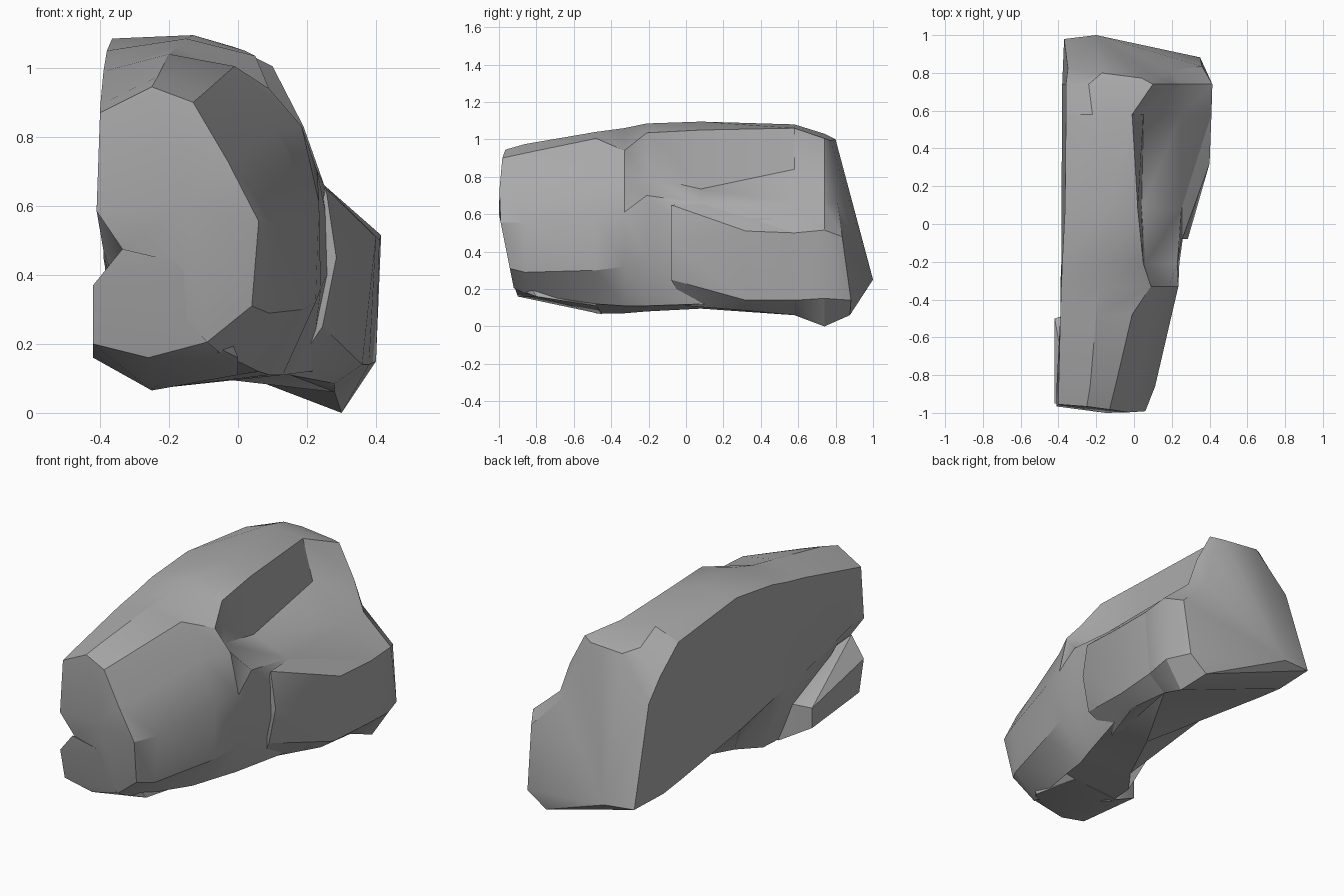
import bpy, bmesh

stone = bpy.data.materials.new("stone_grey")
stone.diffuse_color = (0.40, 0.40, 0.40, 1)


def finish(name, bm):
    bmesh.ops.recalc_face_normals(bm, faces=bm.faces[:])
    mesh = bpy.data.meshes.new(name)
    bm.to_mesh(mesh)
    bm.free()
    mesh.materials.append(stone)
    obj = bpy.data.objects.new(name, mesh)
    bpy.context.collection.objects.link(obj)
    bpy.ops.object.select_all(action='DESELECT')
    obj.select_set(True)
    bpy.context.view_layer.objects.active = obj
    bpy.ops.object.shade_smooth_by_angle(angle=0.55)
    return obj


def hull(name, points):
    bm = bmesh.new()
    verts = [bm.verts.new(p) for p in points]
    bmesh.ops.convex_hull(bm, input=verts)
    loose = [v for v in bm.verts if not v.link_faces]
    bmesh.ops.delete(bm, geom=loose, context='VERTS')
    return finish(name, bm)


def front_y(x, z):
    # front face: chamfered towards the ground and the left
    return -1.0 + .2 * max(0, .6 - z) + .09 * max(0, z - .7) + .12 * max(0, -.15 - x)


def back_y(x, z):
    # back face: leans out towards the ground, rounds off to both sides
    y = .85 - .18 * (z - .72) if z > .72 else min(1.0, .85 + .32 * (.72 - z))
    return y - .35 * max(0, .22 - z) - .2 * max(0, x + .1) - .15 * max(0, -.25 - x)


# Main boulder: (x, z) outlines lofted from front to back.
# Order: top left, over the top, shoulder, rim, right side, underside, wall foot.
# The shoulder steps inwards in the middle to form the long pocket.
stations = [None, -.86, -.48, -.33, -.21, .08, .58, .74, None]
outlines = [
    [(-.40, .87), (-.25, .945), (-.13, .90), (-.03, .73), (.06, .555),
     (.04, .31), (-.09, .205), (-.335, .475), (-.41, .585)],
    [(-.39, .99), (-.20, 1.04), (-.01, 1.005), (.11, .83), (.20, .60),
     (.19, .30), (.06, .12), (-.25, .07), (-.39, .47)],
    [(-.385, 1.02), (-.18, 1.06), (.09, .94), (.185, .83), (.235, .61),
     (.225, .32), (.09, .11), (-.24, .07), (-.39, .45)],
    [(-.38, 1.05), (-.15, 1.085), (.05, 1.035), (.06, .80), (.23, .70),
     (.24, .36), (.13, .11), (-.15, .08), (-.385, .42)],
    [(-.365, 1.085), (-.13, 1.095), (.02, 1.05), (.04, .735), (.25, .66),
     (.28, .45), (.21, .12), (-.02, .095), (-.385, .36)],
    [(-.36, 1.03), (-.22, 1.08), (-.01, 1.06), (.05, .84), (.25, .66),
     (.41, .50), (.38, .14), (.28, .06), (-.38, .28)],
    [(-.36, .90), (-.24, 1.03), (.10, 1.005), (.19, .83), (.25, .66),
     (.415, .515), (.40, .15), (.30, .0), (-.38, .26)],
    [(-.35, .78), (-.17, 1.0), (.04, .995), (.12, .88), (.19, .66),
     (.36, .48), (.35, .14), (.24, .06), (-.37, .26)],
]
# second outline: the front face swollen about the wall foot
outlines.insert(1, [(-.41 + 1.11 * (x + .41), .57 + 1.08 * (z - .57)) for x, z in outlines[0]])

bm = bmesh.new()
rings = []
for i, (y, outline) in enumerate(zip(stations, outlines)):
    end_y = front_y if i == 0 else back_y
    rings.append([bm.verts.new((x, end_y(x, z) if y is None else y, z)) for x, z in outline])
for a, b in zip(rings, rings[1:]):
    n = len(a)
    for i in range(n):
        j = (i + 1) % n
        bm.faces.new((a[i], a[j], b[j], b[i]))
# end faces fanned around a slightly bulging point
for ring, tip in ((rings[0], (-.15, -1.0, .6)), (rings[-1], (-.20, 1.0, .25))):
    centre = bm.verts.new(tip)
    for i in range(len(ring)):
        bm.faces.new((ring[i], ring[(i + 1) % len(ring)], centre))
finish("boulder", bm)

# Lump under the left wall, leaving a notch at the front
hull("lower_lump", [(-.42, -.95, .37), (-.42, -.91, .20), (-.335, -.965, .475),
                    (-.26, -.90, .16), (-.09, -.915, .205), (-.10, -.96, .42),
                    (-.42, -.50, .27), (-.42, -.50, .16), (-.30, -.46, .28),
                    (-.25, -.45, .065), (.0, -.48, .11), (.0, -.80, .16)])

# Stepped slab on the right flank, running into the foot
hull("side_ledge", [(.245, -.08, .25), (.285, -.08, .45), (.255, -.08, .65),
                    (.18, -.08, .40), (.15, .0, .11), (.40, .32, .51),
                    (.36, .32, .14), (.28, .32, .085), (.25, .32, .66),
                    (.41, .58, .50), (.38, .58, .14), (.28, .58, .06),
                    (.24, .58, .65), (.10, .50, .13)])
